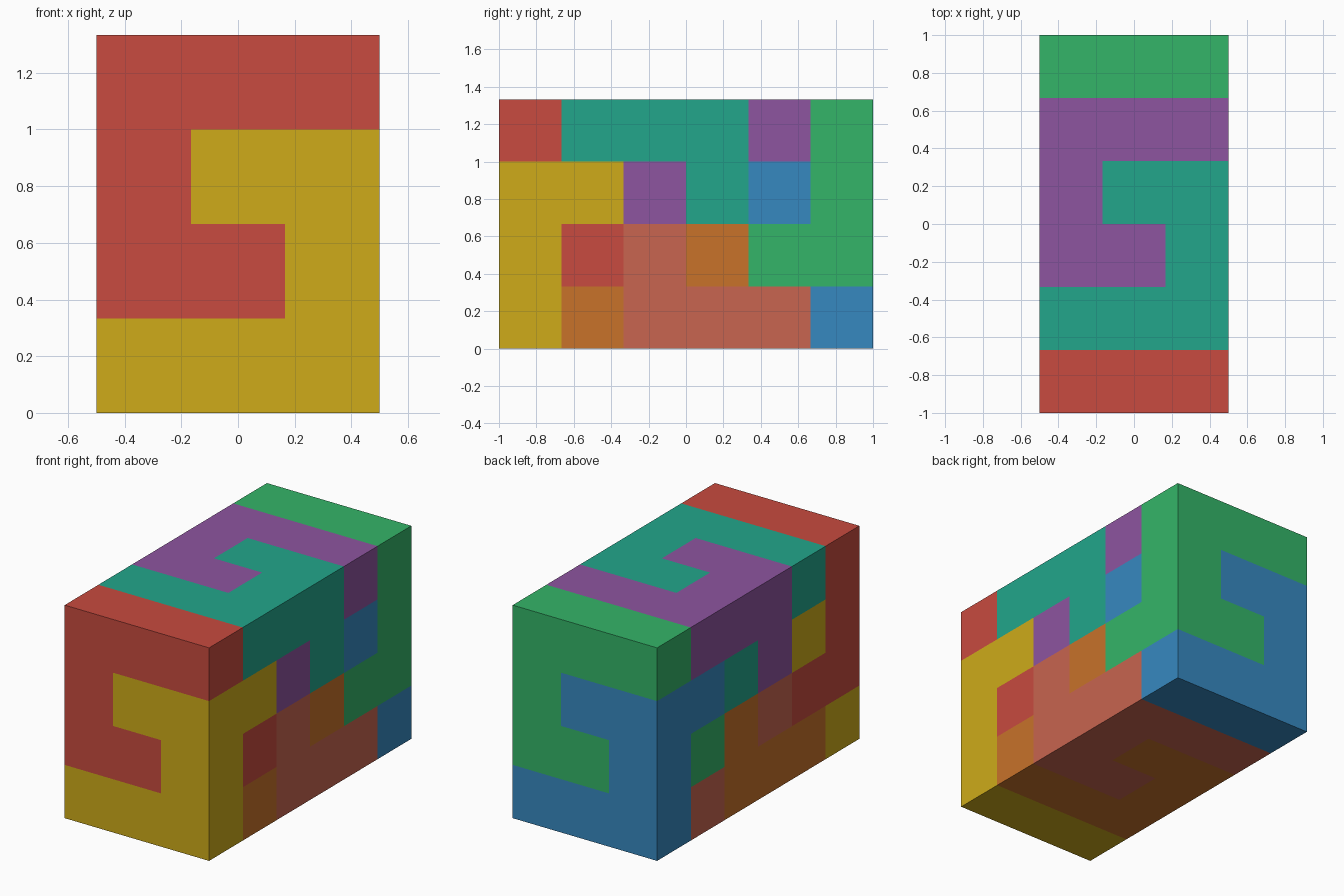
import bpy, bmesh
from mathutils import Vector

if "Cube" in bpy.data.objects:
    bpy.data.objects.remove(bpy.data.objects["Cube"])

U = 1 / 3                       # cell size; the block is 3 x 6 x 4 cells
PATTERN = ["LLL", "LUU", "LLU", "UUU"]   # lower and upper hook interlocked in one layer


def cells_for(key, mirror, place):
    """Hook in the outer layer plus a three-cell bar in the layer behind it."""
    cells = set()
    for v, row in enumerate(PATTERN):
        for x, c in enumerate(row):
            if c == key:
                cells.add(place(2 - x if mirror else x, v, 0))
    bar = 2 if key == "L" else 1
    return cells | {place(x, bar, 1) for x in range(3)}


def build(name, color, cells):
    """Skin the outside of a set of cells and merge coplanar faces."""
    bm = bmesh.new()
    verts = {}

    def vert(p):
        if p not in verts:
            verts[p] = bm.verts.new(((p[0] - 1.5) * U, (p[1] - 3) * U, p[2] * U))
        return verts[p]

    for cell in sorted(cells):
        for axis in range(3):
            a, b = (axis + 1) % 3, (axis + 2) % 3
            for side in (0, 1):
                near = list(cell)
                near[axis] += 2 * side - 1
                if tuple(near) in cells:
                    continue
                loop = []
                for da, db in ((0, 0), (1, 0), (1, 1), (0, 1)):
                    p = list(cell)
                    p[axis] += side
                    p[a] += da
                    p[b] += db
                    loop.append(vert(tuple(p)))
                bm.faces.new(loop if side else loop[::-1])
    bmesh.ops.dissolve_limit(bm, angle_limit=0.01, verts=bm.verts[:], edges=bm.edges[:])
    mesh = bpy.data.meshes.new(name)
    bm.to_mesh(mesh)
    bm.free()
    mat = bpy.data.materials.new(name)
    mat.diffuse_color = (*color, 1)
    mat.use_nodes = True
    mat.node_tree.nodes["Principled BSDF"].inputs["Base Color"].default_value = mat.diffuse_color
    mesh.materials.append(mat)
    bpy.context.collection.objects.link(bpy.data.objects.new(name, mesh))


# Placement of each layer pair: (x, position along layer, depth) -> cell
def front(x, v, d): return (x, d, v)
def back(x, v, d): return (x, 5 - d, v)
def top(x, v, d): return (x, v + 1, 3 - d)
def bottom(x, v, d): return (x, v + 1, d)


# Eight interlocking pieces, two per layer
PIECES = [
    ("front_lower_piece_yellow", (0.62, 0.41, 0.01), "L", True, front),
    ("front_upper_piece_red", (0.58, 0.07, 0.05), "U", True, front),
    ("top_front_piece_teal", (0.016, 0.38, 0.26), "L", True, top),
    ("top_back_piece_purple", (0.27, 0.09, 0.35), "U", True, top),
    ("bottom_front_piece_orange", (0.58, 0.17, 0.023), "L", False, bottom),
    ("bottom_back_piece_salmon", (0.58, 0.13, 0.08), "U", False, bottom),
    ("back_lower_piece_blue", (0.037, 0.25, 0.53), "L", False, back),
    ("back_upper_piece_green", (0.034, 0.46, 0.14), "U", False, back),
]
for name, color, key, mirror, place in PIECES:
    build(name, color, cells_for(key, mirror, place))
